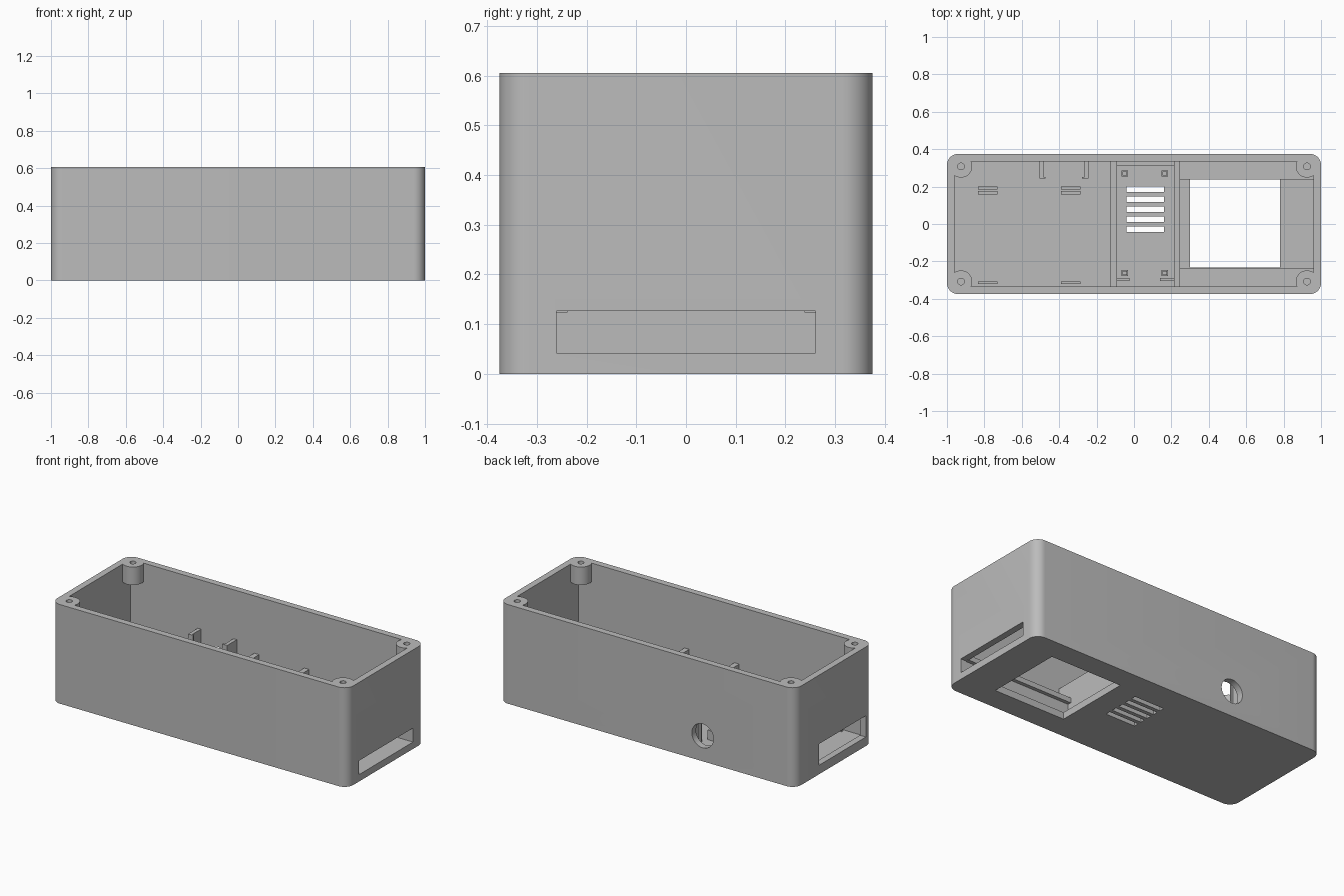
import bpy
import bmesh
from math import pi, cos, sin
from mathutils import Matrix, Vector

cube = bpy.data.objects.get("Cube")
if cube:
    bpy.data.objects.remove(cube, do_unlink=True)

grey = bpy.data.materials.new("plain grey plastic")
grey.use_nodes = True
grey.diffuse_color = (0.5, 0.5, 0.5, 1)
grey.node_tree.nodes["Principled BSDF"].inputs["Base Color"].default_value = (0.5, 0.5, 0.5, 1)

HEIGHT, FLOOR = 0.605, 0.042
HALF_X, HALF_Y = 1.0, 0.375
IN_X, IN_Y = 0.96, 0.335


def make(name, bm):
    bmesh.ops.recalc_face_normals(bm, faces=bm.faces)
    mesh = bpy.data.meshes.new(name)
    bm.to_mesh(mesh)
    bm.free()
    mesh.materials.append(grey)
    ob = bpy.data.objects.new(name, mesh)
    bpy.context.collection.objects.link(ob)
    return ob


def box(name, xs, ys, zs):
    bm = bmesh.new()
    lo, hi = Vector((xs[0], ys[0], zs[0])), Vector((xs[1], ys[1], zs[1]))
    size = hi - lo
    mat = Matrix.Translation((lo + hi) / 2) @ Matrix.Diagonal((*size, 1))
    bmesh.ops.create_cube(bm, size=1, matrix=mat)
    return make(name, bm)


def cylinder(name, centre, radius, depth, turn=0):
    bm = bmesh.new()
    mat = Matrix.Translation(centre) @ Matrix.Rotation(turn, 4, "X")
    bmesh.ops.create_cone(bm, cap_ends=True, segments=40, radius1=radius,
                          radius2=radius, depth=depth, matrix=mat)
    return make(name, bm)


def rounded_block(name, hx, hy, height, radius, steps=10):
    bm = bmesh.new()
    verts = []
    for q, (sx, sy) in enumerate([(1, 1), (-1, 1), (-1, -1), (1, -1)]):
        for i in range(steps + 1):
            a = (q + i / steps) * pi / 2
            verts.append(bm.verts.new((sx * (hx - radius) + radius * cos(a),
                                       sy * (hy - radius) + radius * sin(a), 0)))
    base = bm.faces.new(verts)
    top = bmesh.ops.extrude_face_region(bm, geom=[base])
    moved = [g for g in top["geom"] if isinstance(g, bmesh.types.BMVert)]
    bmesh.ops.translate(bm, verts=moved, vec=(0, 0, height))
    return make(name, bm)


def combine(target, tool, operation):
    tool.hide_render = True
    mod = target.modifiers.new("combine", "BOOLEAN")
    mod.operation = operation
    mod.solver = "EXACT"
    mod.object = tool
    bpy.context.view_layer.objects.active = target
    bpy.ops.object.modifier_apply(modifier=mod.name)
    bpy.data.objects.remove(tool, do_unlink=True)


# Open-topped case shell
case = rounded_block("case_shell", HALF_X, HALF_Y, HEIGHT, 0.06)
combine(case, box("cavity", (-IN_X, IN_X), (-IN_Y, IN_Y), (FLOOR, 1)), "DIFFERENCE")

# Screw bosses hanging in the four corners
corners = [(x, y) for x in (-0.925, 0.925) for y in (-0.308, 0.308)]
for x, y in corners:
    combine(case, cylinder("boss", (x, y, HEIGHT - 0.055), 0.06, 0.11), "UNION")
for x, y in corners:
    combine(case, cylinder("screw_hole", (x, y, HEIGHT), 0.018, 0.19), "DIFFERENCE")

# Openings: floor window, end slots, round hole in the back, vents
openings = [
    box("window", (0.3, 0.78), (-0.233, 0.242), (-0.1, 0.1)),
    box("end_slot", (0.9, 1.1), (-0.26, 0.26), (FLOOR, 0.127)),
    box("end_port", (-1.1, -0.9), (-0.307, 0.146), (0.055, 0.185)),
    cylinder("round_port", (-0.375, 0.36, 0.155), 0.073, 0.2, pi / 2),
]
for i in range(5):
    y = 0.185 - i * 0.0535
    openings.append(box("vent", (-0.04, 0.16), (y - 0.015, y + 0.015), (-0.1, 0.1)))
for cutter in openings:
    combine(case, cutter, "DIFFERENCE")

# Two cross dividers
for side, xs in (("right", (-0.125, -0.092)), ("left", (0.213, 0.245))):
    box(side + "_divider", xs, (-IN_Y - 0.005, IN_Y + 0.005), (FLOOR - 0.005, 0.255))

# Side rails with a groove under the lip for a sliding panel
for side, s in (("front", -1), ("back", 1)):
    span = sorted((s * 0.26, s * (IN_Y + 0.005)))
    lip = sorted((s * 0.238, s * (IN_Y + 0.005)))
    box(side + "_rail", (0.24, IN_X + 0.005), span, (FLOOR - 0.005, 0.13))
    box(side + "_rail_lip", (0.24, IN_X + 0.005), lip, (0.124, 0.155))

# Hooked brackets either side of the round hole
for side, x, s in (("right", -0.495, 1), ("left", -0.254, -1)):
    box(side + "_bracket", (x - 0.011, x + 0.011), (0.242, IN_Y + 0.005), (FLOOR - 0.005, 0.306))
    hook = sorted((x, x + s * 0.023))
    box(side + "_bracket_hook", hook, (0.242, 0.252), (FLOOR - 0.005, 0.306))

# Board clips on the floor
for n, x in enumerate((-0.782, -0.338), 1):
    for part, ys, top in (("outer", (0.184, 0.2), 0.1),
                          ("inner", (0.158, 0.176), 0.1),
                          ("front", (-0.321, -0.307), 0.1)):
        box(f"board_clip_{part}_{n}", (x - 0.053, x + 0.053), ys, (FLOOR - 0.005, top))

# Module bay between the dividers: end stop, tabs and stepped pegs
box("bay_end_stop", (-0.1, 0.22), (0.312, IN_Y + 0.005), (FLOOR - 0.005, 0.1))
for side, xs in (("right", (-0.1, -0.023)), ("left", (0.138, 0.22))):
    box(side + "_bay_tab", xs, (-0.305, -0.29), (FLOOR - 0.005, 0.1))
for x in (-0.05, 0.165):
    for y in (-0.262, 0.27):
        for name, r, top in (("bay_peg_base", 0.017, 0.065), ("bay_peg", 0.012, 0.085)):
            box(name, (x - r, x + r), (y - r, y + r), (FLOOR - 0.005, top))

# Smooth the rounded surfaces, keep the edges crisp
bpy.ops.object.select_all(action="DESELECT")
case.select_set(True)
bpy.context.view_layer.objects.active = case
bpy.ops.object.shade_smooth_by_angle(angle=0.6)
